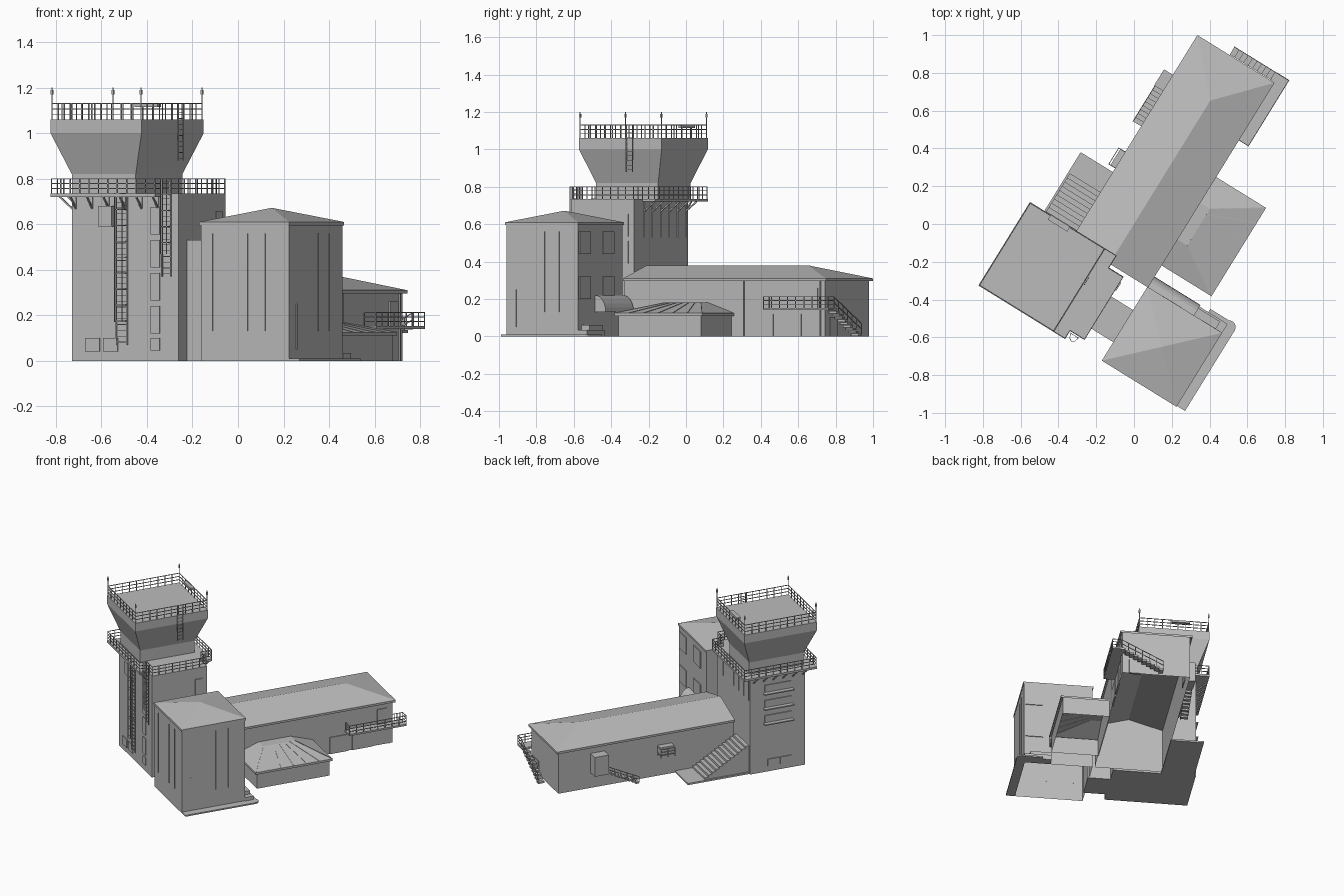
import bpy, bmesh, math
from mathutils import Matrix, Vector

cube = bpy.data.objects.get("Cube")
if cube:
    bpy.data.objects.remove(cube, do_unlink=True)

grey = bpy.data.materials.new("plain_grey")
grey.use_nodes = True
grey.diffuse_color = (0.5, 0.5, 0.5, 1)
bsdf = next(n for n in grey.node_tree.nodes if n.type == 'BSDF_PRINCIPLED')
bsdf.inputs["Base Color"].default_value = (0.5, 0.5, 0.5, 1)
bsdf.inputs["Roughness"].default_value = 0.8
TURN = math.radians(-31.7)  # the whole site is turned on the ground


def finish(name, bm):
    mesh = bpy.data.meshes.new(name)
    bm.to_mesh(mesh)
    bm.free()
    mesh.materials.append(grey)
    obj = bpy.data.objects.new(name, mesh)
    obj.rotation_euler.z = TURN
    bpy.context.collection.objects.link(obj)
    return obj


def box(bm, x0, x1, y0, y1, z0, z1):
    m = Matrix.Translation(((x0 + x1) / 2, (y0 + y1) / 2, (z0 + z1) / 2))
    bmesh.ops.create_cube(bm, size=1, matrix=m @ Matrix.Diagonal((x1 - x0, y1 - y0, z1 - z0, 1)))


def boxes(name, *dims):
    bm = bmesh.new()
    for d in dims:
        box(bm, *d)
    return finish(name, bm)


def bar(bm, p, q, w=0.004):
    p, q = Vector(p), Vector(q)
    d = q - p
    m = Matrix.Translation((p + q) / 2) @ d.to_track_quat('Z', 'Y').to_matrix().to_4x4()
    bmesh.ops.create_cube(bm, size=1, matrix=m @ Matrix.Diagonal((w, w, d.length, 1)))


def shape(name, verts, faces):
    bm = bmesh.new()
    vs = [bm.verts.new(v) for v in verts]
    for f in faces:
        bm.faces.new([vs[i] for i in f])
    bmesh.ops.recalc_face_normals(bm, faces=bm.faces)
    return finish(name, bm)


def ring(x0, x1, y0, y1, z):
    return [(x0, y0, z), (x1, y0, z), (x1, y1, z), (x0, y1, z)]


def stack(name, rings, bottom=True, top=True):
    # Loft through rectangles from the ground up
    verts = [v for r in rings for v in ring(*r)]
    faces = [(4*k + i, 4*k + (i+1) % 4, 4*k + 4 + (i+1) % 4, 4*k + 4 + i)
             for k in range(len(rings) - 1) for i in range(4)]
    if bottom:
        faces.append((3, 2, 1, 0))
    if top:
        n = len(verts)
        faces.append((n-4, n-3, n-2, n-1))
    return shape(name, verts, faces)


def railing(name, points, height, rails=3, spacing=0.05, closed=False):
    bm = bmesh.new()
    pts = [Vector(p) for p in points]
    if closed:
        pts.append(pts[0])
    for p, q in zip(pts, pts[1:]):
        for k in range(1, rails + 1):
            up = Vector((0, 0, height * k / rails))
            bar(bm, p + up, q + up)
        n = max(1, round((q - p).length / spacing))
        for i in range(n + 1):
            a = p.lerp(q, i / n)
            bar(bm, a, a + Vector((0, 0, height)))
    return finish(name, bm)


def stairs(name, x0, x1, y0, y1, z0, z1, n, along='y', solid=False):
    # Climbs from the first to the second coordinate of its axis
    bm = bmesh.new()
    for i in range(n):
        z = z0 + (z1 - z0) * (i + 1) / n
        low = z0 if solid else z - 0.012
        if along == 'y':
            a, b = sorted((y0 + (y1-y0)*i/n, y0 + (y1-y0)*(i+1)/n))
            box(bm, x0, x1, a, b, low, z)
        else:
            a, b = sorted((x0 + (x1-x0)*i/n, x0 + (x1-x0)*(i+1)/n))
            box(bm, a, b, y0, y1, low, z)
    return finish(name, bm)


def ladder(name, x0, x1, y, z0, z1, caged=True):
    bm = bmesh.new()
    for x in (x0, x1):
        bar(bm, (x, y, z0), (x, y, z1), 0.005)
    n = int((z1 - z0) / 0.025)
    for i in range(n):
        z = z0 + (i + 0.5) * (z1 - z0) / n
        bar(bm, (x0, y, z), (x1, y, z), 0.003)
    if caged:
        c, r = (x0 + x1) / 2, (x1 - x0) / 2
        arc = [(c - r*math.cos(t*math.pi/4), y - 1.5*r*math.sin(t*math.pi/4)) for t in range(5)]
        for k in range(int((z1 - z0 - 0.1) / 0.07) + 1):
            for p, q in zip(arc, arc[1:]):
                bar(bm, (*p, z1 - 0.07*k), (*q, z1 - 0.07*k), 0.003)
        for p in arc[1:4]:
            bar(bm, (*p, z0 + 0.1), (*p, z1), 0.003)
    return finish(name, bm)


# Tower shaft, gallery and flared cab
boxes("tower_shaft", (-.45, .10, -.66, -.266, 0, .735))
boxes("gallery_floor", (-.53, .01, -.71, -.19, .72, .735))
stack("tower_cab", [(-.46, -.13, -.645, -.255, .735), (-.46, -.13, -.645, -.255, .82),
                    (-.53, -.06, -.71, -.19, 1.0), (-.53, -.06, -.71, -.19, 1.06)])
outline = [(-.527, -.193), (-.527, -.707), (.007, -.707), (.007, -.657),
           (.098, -.657), (.098, -.27), (.007, -.27), (.007, -.193)]
railing("gallery_railing", [(x, y, .735) for x, y in outline], .065, closed=True)
railing("roof_railing", ring(-.525, -.065, -.705, -.195, 1.06), .07, closed=True)
bm = bmesh.new()
for x in (-.525, -.065):
    for y in (-.705, -.195):
        bar(bm, (x, y, 1.06), (x, y, 1.2), .004)
        bar(bm, (x, y, 1.17), (x, y, 1.19), .009)
finish("antennas", bm)
boxes("roof_hatch_rail", (-.40, -.28, -.22, -.19, 1.115, 1.13))

# Struts carrying the gallery
bm = bmesh.new()
for i in range(6):
    x = -.43 + i * .085
    for wall, edge, foot in ((-.66, -.705, .67), (-.266, -.2, .53)):
        bar(bm, (x, wall, .67), (x, edge, .72), .007)
        bar(bm, (x, wall, foot), (x, wall, .72), .007)
    y = -.64 + i * .07
    bar(bm, (-.45, y, .66), (-.525, y, .72), .007)
finish("gallery_struts", bm)

# Tower ladders, windows and vents
ladder("long_ladder", -.216, -.16, -.668, .07, .735)
ladder("short_ladder", .02, .066, -.668, .37, .80)
bm = bmesh.new()
for y in (-.41, -.37):
    bar(bm, (-.055, y, .88), (-.055, y, 1.13), .005)
for i in range(9):
    bar(bm, (-.055, -.41, .89 + i*.025), (-.055, -.37, .89 + i*.025), .003)
finish("cab_ladder", bm)
bm = bmesh.new()
for i in range(4):
    z = .12 + i * .145
    box(bm, -.04, .005, -.666, -.655, z, z + .12)
    if i > 1:
        box(bm, .095, .106, -.35, -.30, z - .02, z + .1)
box(bm, -.04, .005, -.666, -.655, .045, .10)
for x in (-.38, -.286):
    box(bm, x, x + .075, -.666, -.655, .04, .10)
for y in (-.56, -.47):
    box(bm, -.456, -.445, y, y + .08, .04, .09)
for z in (.36, .47, .58):
    box(bm, -.456, -.445, -.56, -.37, z, z + .05)
finish("tower_windows", bm)
boxes("window_ledges", *[(-.48, -.45, -.57, -.36, z - .012, z - .004) for z in (.36, .47, .58)])
boxes("wall_unit", (-.30, -.23, -.685, -.66, .59, .68))

# Link and square block with pyramid roof
boxes("link", (.09, .25, -.59, -.39, 0, .53))
stack("block_walls", [(.24, .695, -.70, -.25, 0), (.24, .695, -.70, -.25, .605)], False, False)
base = ring(.235, .70, -.705, -.245, .595) + ring(.235, .70, -.705, -.245, .61)
shape("block_roof", base + [(.468, -.475, .672)],
      [(i, (i+1) % 4, 4 + (i+1) % 4, 4+i) for i in range(4)]
      + [(4+i, 4 + (i+1) % 4, 8) for i in range(4)])
bm = bmesh.new()
for t in (.06, .24, .33):
    box(bm, .24+t, .244+t, -.704, -.699, .13, .56)
    box(bm, .694, .699, -.70+t, -.696+t, .05 if t < .1 else .13, .25 if t < .1 else .56)
for x in (.33, .57):
    for z in (.20, .44):
        box(bm, x, x + .115, -.251, -.244, z, z + .12)
finish("block_windows_and_slits", bm)
boxes("block_path", (.69, .75, -.70, -.20, 0, .01), (.58, .72, -.25, -.17, 0, .01))
boxes("entrance_steps", (.52, .70, -.25, -.19, 0, .035), (.52, .66, -.25, -.20, .035, .06))
bm = bmesh.new()
bmesh.ops.create_cone(bm, cap_ends=True, segments=20, radius1=.035, radius2=.035, depth=.01,
                      matrix=Matrix.Translation((.715, -.20, .005)))
finish("path_end", bm)

# Quarter-round canopy beside the block
arc = [(-.247 + .067*math.sin(t*math.pi/12), .13 + .09*math.cos(t*math.pi/12)) for t in range(7)]
prof = arc + [(-.247, .13)]
n = len(prof)
shape("round_canopy", [(x, y, z) for x in (.24, .525) for y, z in prof],
      [(i, (i+1) % n, n + (i+1) % n, n+i) for i in range(n)]
      + [tuple(range(n)), tuple(range(2*n - 1, n - 1, -1))])

# Long hall: open underneath, gable near the tower, hip at the far end
stack("hall_walls", [(-.225, .225, -.247, 1.012, 0), (-.225, .225, -.247, 1.012, .31)], False, False)
low, high = ring(-.24, .24, -.247, 1.027, .295), ring(-.24, .24, -.247, 1.027, .31)
shape("hall_roof", low + high + [(0, -.247, .38), (0, .768, .38)],
      [(i, (i+1) % 4, 4 + (i+1) % 4, 4+i) for i in range(4)]
      + [(4, 5, 8), (5, 6, 9, 8), (6, 7, 9), (7, 4, 8, 9)])
boxes("hall_doors", (.22, .231, .56, .69, 0, .12), (.22, .231, .72, .865, 0, .12),
      (.22, .231, .90, .97, .15, .26), (.10, .18, 1.0, 1.018, 0, .10))
boxes("downpipes", *[(.225, .232, y, y + .007, 0, .30) for y in (.5, .98)])
boxes("hall_wall_unit", (-.27, -.225, .20, .30, .16, .22))
railing("wall_unit_guard", [(-.23, .2, .15), (-.28, .2, .15), (-.28, .3, .15), (-.23, .3, .15)], .06)

# Low annex with lean-to hipped roof
stack("annex_walls", [(.22, .535, -.095, .425, 0), (.22, .535, -.095, .425, .12)], False, False)
shape("annex_roof", ring(.22, .55, -.11, .44, .11) + ring(.22, .55, -.11, .44, .125)
      + [(.22, .05, .18), (.22, .28, .18), (.30, .05, .18), (.30, .28, .18)],
      [(i, (i+1) % 4, 4 + (i+1) % 4, 4+i) for i in range(4)]
      + [(4, 5, 10, 8), (5, 6, 11, 10), (6, 7, 9, 11), (8, 10, 11, 9)])
bm = bmesh.new()
for i in range(7):
    t = i / 6
    bar(bm, (.30, .05 + .23*t, .18), (.55, -.11 + .55*t, .125))
finish("annex_roof_seams", bm)

# Side platform and end stair
boxes("side_platform", (.22, .30, .67, 1.08, .14, .152))
railing("platform_railing", [(.24, .67, .152), (.298, .67, .152), (.298, 1.077, .152),
                             (.24, 1.077, .152)], .06)
stairs("end_stair", -.04, .24, 1.03, 1.077, 0, .15, 10, 'x')
railing("end_stair_railing", [(-.04, 1.077, .01), (.24, 1.077, .152)], .06, 2)

# Back porch with its stair
boxes("back_porch", (-.295, -.22, .68, .78, .11, .25))
stairs("back_stair", -.29, -.24, .46, .68, 0, .12, 9)
railing("back_stair_railing", [(-.29, .46, .01), (-.29, .68, .12)], .04, 2)

# Wide stair climbing to the tower
boxes("stair_landing", (-.44, -.22, -.266, .175, 0, .012))
stairs("wide_stair", -.43, -.225, .05, -.266, .01, .2, 12, solid=True)
